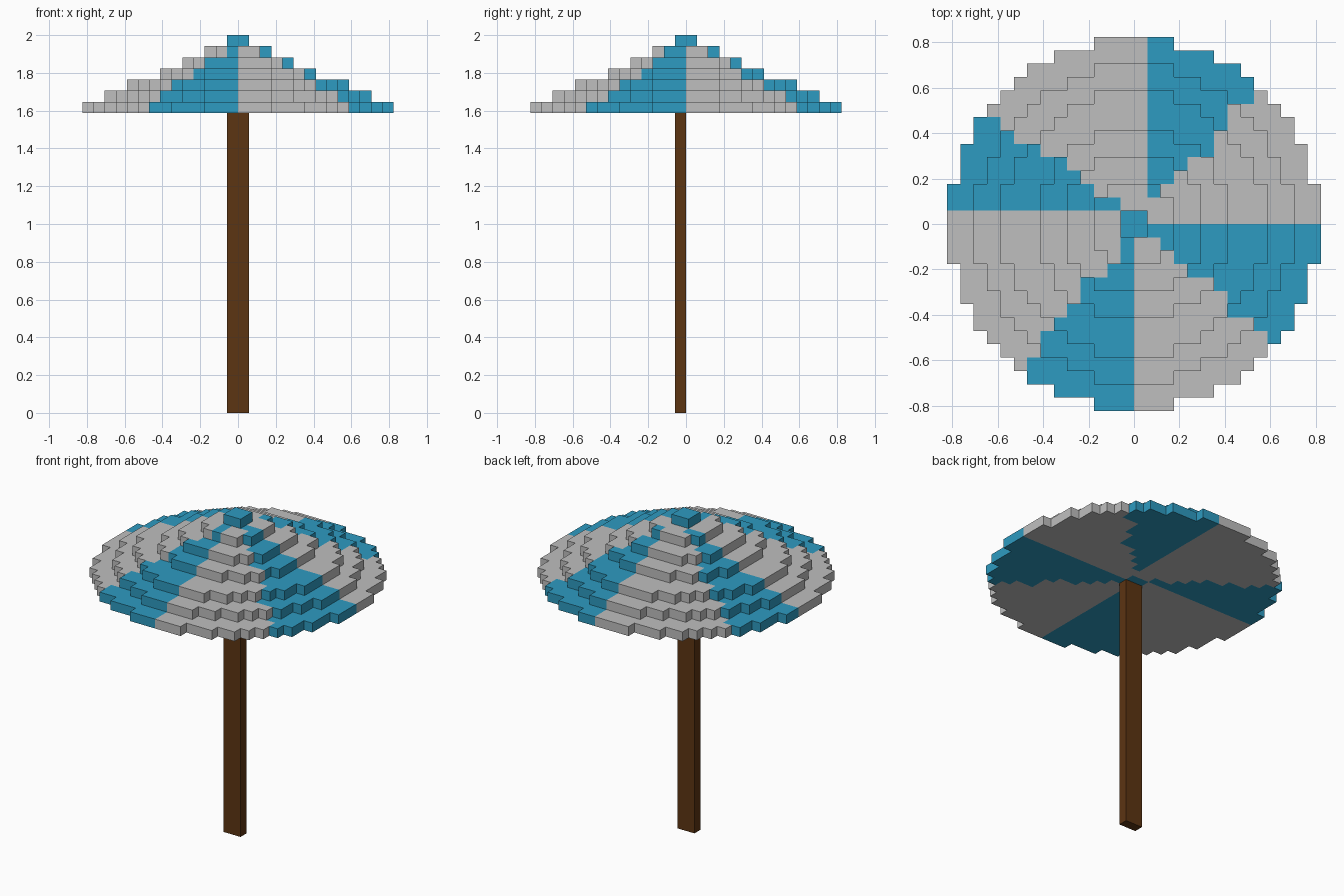
import bpy
import bmesh

cube = bpy.data.objects.get("Cube")
if cube:
    bpy.data.objects.remove(cube, do_unlink=True)

U = 2 / 34            # one block
POLE_TOP = 27         # blocks below the canopy


def material(name, rgb):
    m = bpy.data.materials.new(name)
    m.diffuse_color = (*rgb, 1)
    m.use_nodes = True
    bsdf = m.node_tree.nodes["Principled BSDF"]
    bsdf.inputs["Base Color"].default_value = (*rgb, 1)
    bsdf.inputs["Roughness"].default_value = 0.8
    return m


grey = material("light grey", (0.52, 0.52, 0.52))
blue = material("sky blue", (0.027, 0.328, 0.533))
brown = material("dark wood", (0.107, 0.035, 0.006))


def finish(bm, name, mats):
    mesh = bpy.data.meshes.new(name)
    bm.to_mesh(mesh)
    bm.free()
    for m in mats:
        mesh.materials.append(m)
    obj = bpy.data.objects.new(name, mesh)
    bpy.context.collection.objects.link(obj)
    return obj


# Blue wedges: for each sideways block, how far out the blue begins
RIGHT = dict(enumerate([1, 2, 3, 4, 6, 7, 7, 9, 10]))
FRONT = dict(enumerate([1, 3, 4, 4, 6, 7, 8, 10]))
LEFT = dict(enumerate([1, 3, 4, 5, 7, 9, 10], start=1))
BACK = dict(enumerate([2, 3, 4, 5, 5, 7, 9, 9], start=1))


def is_blue(i, j):
    if i in (-1, 0) and j in (-1, 0):      # centre column and cap
        return True
    mi, mj = -1 - i, -1 - j                # block counts on the negative sides
    return (i >= RIGHT.get(mj, 99) or mj >= FRONT.get(mi, 99)
            or mi >= LEFT.get(j, 99) or j >= BACK.get(i, 99))


# Canopy: stacked discs of blocks, given by radius in blocks
TIERS = [13.83, 11.83, 9.83, 7.15, 5.2, 3.0, 1.0]
cells = {(i, j, k)
         for k, r in enumerate(TIERS)
         for i in range(-14, 14) for j in range(-14, 14)
         if (i + 0.5) ** 2 + (j + 0.5) ** 2 < r * r}

# Outward direction and the face corners in counter-clockwise order
SIDES = [
    ((1, 0, 0), [(1, 0, 0), (1, 1, 0), (1, 1, 1), (1, 0, 1)]),
    ((-1, 0, 0), [(0, 1, 0), (0, 0, 0), (0, 0, 1), (0, 1, 1)]),
    ((0, 1, 0), [(1, 1, 0), (0, 1, 0), (0, 1, 1), (1, 1, 1)]),
    ((0, -1, 0), [(0, 0, 0), (1, 0, 0), (1, 0, 1), (0, 0, 1)]),
    ((0, 0, 1), [(0, 0, 1), (1, 0, 1), (1, 1, 1), (0, 1, 1)]),
    ((0, 0, -1), [(0, 1, 0), (1, 1, 0), (1, 0, 0), (0, 0, 0)]),
]

bm = bmesh.new()
for i, j, k in sorted(cells):
    for (dx, dy, dz), corners in SIDES:
        if (i + dx, j + dy, k + dz) in cells:
            continue
        face = bm.faces.new([
            bm.verts.new(((i + a) * U, (j + b) * U, (POLE_TOP + k + c) * U))
            for a, b, c in corners])
        face.material_index = int(is_blue(i, j))
bmesh.ops.remove_doubles(bm, verts=bm.verts, dist=U * 0.01)
finish(bm, "canopy", [grey, blue])

# Pole: two blocks wide, one deep, set just forward of centre
bm = bmesh.new()
bmesh.ops.create_cube(bm, size=1)
bmesh.ops.scale(bm, vec=(2 * U, U, POLE_TOP * U), verts=bm.verts)
bmesh.ops.translate(bm, vec=(0, -U / 2, POLE_TOP * U / 2), verts=bm.verts)
finish(bm, "pole", [brown])
